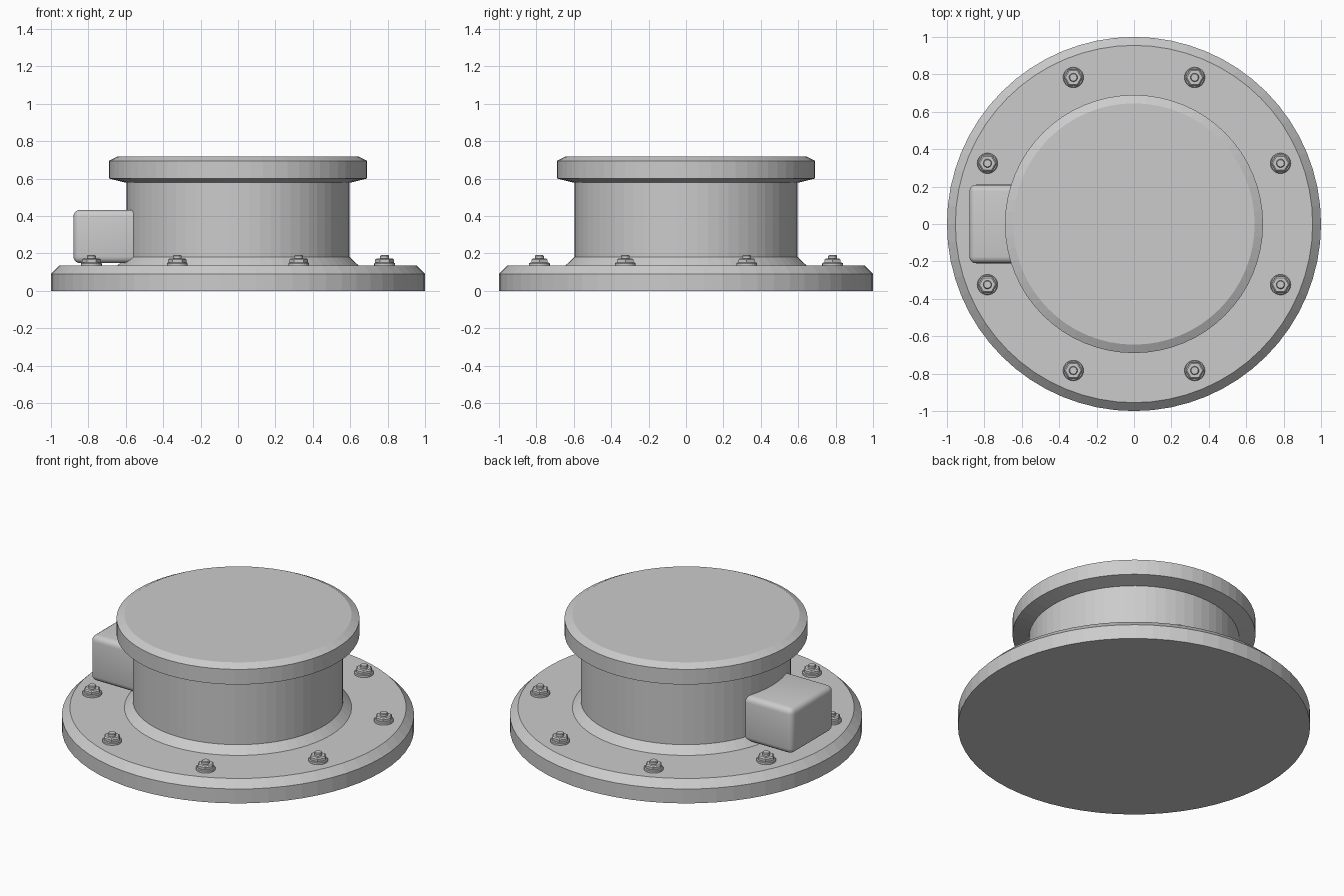
import bpy, bmesh, math
from mathutils import Matrix

cube = bpy.data.objects.get("Cube")
if cube:
    bpy.data.objects.remove(cube, do_unlink=True)

GREY = (0.6, 0.6, 0.6, 1)
mat = bpy.data.materials.new("plain grey")
mat.use_nodes = True
mat.diffuse_color = GREY
mat.node_tree.nodes["Principled BSDF"].inputs["Base Color"].default_value = GREY


def finish(name, bm, smooth=None):
    bmesh.ops.recalc_face_normals(bm, faces=bm.faces)
    mesh = bpy.data.meshes.new(name)
    bm.to_mesh(mesh)
    bm.free()
    mesh.materials.append(mat)
    obj = bpy.data.objects.new(name, mesh)
    bpy.context.collection.objects.link(obj)
    if smooth:
        bpy.ops.object.select_all(action="DESELECT")
        obj.select_set(True)
        bpy.context.view_layer.objects.active = obj
        bpy.ops.object.shade_smooth_by_angle(angle=math.radians(smooth))
    return obj


def lathe(bm, profile, sides, turn=0):
    """Closed solid of revolution from (radius, height) points."""
    rings = []
    for r, z in profile:
        angles = [turn + math.tau * i / sides for i in range(sides)]
        rings.append([bm.verts.new((r * math.cos(a), r * math.sin(a), z)) for a in angles])
    for low, high in zip(rings, rings[1:]):
        for i in range(sides):
            j = (i + 1) % sides
            bm.faces.new((low[i], low[j], high[j], high[i]))
    bm.faces.new(rings[0][::-1])
    bm.faces.new(rings[-1])


# Turned parts: flange, neck with flared foot, chamfered cap
FLANGE_TOP = 0.135
turned = {
    "base_flange": [(1, 0), (1, 0.09), (0.955, FLANGE_TOP)],
    "neck": [(0.645, FLANGE_TOP - 0.01), (0.645, FLANGE_TOP), (0.597, 0.18), (0.597, 0.59)],
    "cap": [(0.6, 0.578), (0.69, 0.6), (0.69, 0.695), (0.645, 0.718)],
}
for name, profile in turned.items():
    bm = bmesh.new()
    lathe(bm, profile, 64)
    finish(name, bm)

# Rounded junction box, sunk into the neck on the right side
bm = bmesh.new()
bmesh.ops.create_cube(bm, size=1, matrix=Matrix.Translation((-0.68, 0, 0.29))
                      @ Matrix.Diagonal((0.4, 0.42, 0.285, 1)))
bmesh.ops.bevel(bm, geom=bm.edges[:], offset=0.035, segments=4, profile=0.5, affect="EDGES")
finish("junction_box", bm, 40)

# Ring of bolts: washer, hex nut with chamfered top, stud end
for n in range(8):
    a = math.tau * (n + 0.5) / 8
    bm = bmesh.new()
    lathe(bm, [(0.055, 0), (0.055, 0.012), (0.05, 0.016)], 24)
    lathe(bm, [(0.05, 0.01), (0.05, 0.031), (0.042, 0.038)], 6)
    lathe(bm, [(0.023, 0.03), (0.023, 0.052), (0.019, 0.056)], 16)
    bolt = finish(f"flange_bolt_{n + 1}", bm)
    bolt.location = (0.848 * math.cos(a), 0.848 * math.sin(a), FLANGE_TOP)
